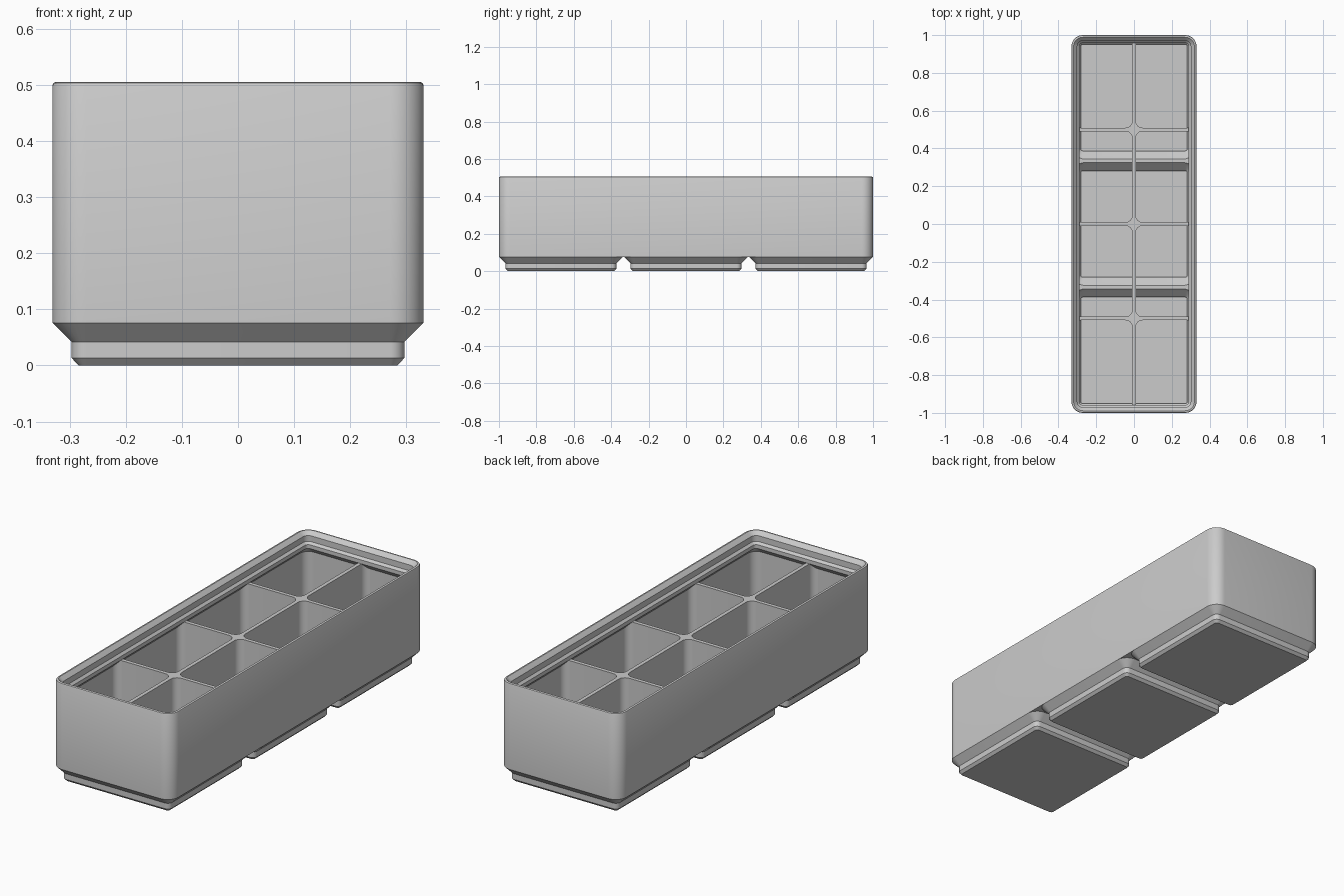
import bpy, bmesh, math

cube = bpy.data.objects.get("Cube")
if cube:
    bpy.data.objects.remove(cube)

# Main sizes
HX, HY, RAD = 0.331, 1.0, 0.06
WALL = 0.015
PITCH = 0.669
FEET = (-PITCH, 0, PITCH)
BASE, FLOOR, RIDGE, TOP = 0.076, 0.019, 0.091, 0.505
DIV_TOP, DIV = 0.427, 0.019

grey = bpy.data.materials.new("light grey plastic")
grey.use_nodes = True
grey.diffuse_color = (0.6, 0.6, 0.6, 1)
grey.node_tree.nodes["Principled BSDF"].inputs["Base Color"].default_value = (0.6, 0.6, 0.6, 1)


def ring(bm, x0, x1, y0, y1, r, z, steps=8):
    """One rounded rectangle of vertices."""
    corners = ((x1 - r, y1 - r), (x0 + r, y1 - r), (x0 + r, y0 + r), (x1 - r, y0 + r))
    verts = []
    for quarter, (cx, cy) in enumerate(corners):
        for i in range(steps + 1):
            a = math.pi / 2 * (quarter + i / steps)
            verts.append(bm.verts.new((cx + r * math.cos(a), cy + r * math.sin(a), z)))
    return verts


def loft(bm, rings):
    """Closed solid through a stack of (x0, x1, y0, y1, radius, z) outlines."""
    loops = [ring(bm, *spec) for spec in rings]
    for a, b in zip(loops, loops[1:]):
        for i in range(len(a)):
            j = (i + 1) % len(a)
            bm.faces.new((a[i], a[j], b[j], b[i]))
    bm.faces.new(loops[0])
    bm.faces.new(loops[-1])


def make(name, stacks):
    bm = bmesh.new()
    for stack in stacks:
        loft(bm, stack)
    bmesh.ops.recalc_face_normals(bm, faces=bm.faces[:])
    mesh = bpy.data.meshes.new(name)
    bm.to_mesh(mesh)
    bm.free()
    mesh.materials.append(grey)
    obj = bpy.data.objects.new(name, mesh)
    bpy.context.collection.objects.link(obj)
    return obj


def inset(d, z):
    """Outline of the box moved inward by d."""
    return (-HX + d, HX - d, -HY + d, HY - d, RAD - d, z)


def foot(cy, h, z):
    return (-h, h, cy - h, cy + h, RAD - (HX - h), z)


def pocket(cy, h, z):
    """Foot hollow, kept inside the outer walls."""
    lim = WALL + 0.0005
    hx = min(h, HX - lim)
    return (-hx, hx, max(cy - h, -HY + lim), min(cy + h, HY - lim),
            max(RAD - (HX - h) - 0.002, 0.01), z)


def cut(obj, *cutters):
    for cutter in cutters:
        mod = obj.modifiers.new("cut", "BOOLEAN")
        mod.operation = "DIFFERENCE"
        mod.solver = "EXACT"
        mod.object = cutter
    deps = bpy.context.evaluated_depsgraph_get()
    mesh = bpy.data.meshes.new_from_object(obj.evaluated_get(deps))
    obj.modifiers.clear()
    obj.data = mesh


# Solid outer body and feet
body = make("box_body", [[inset(0, BASE), inset(0, 0.499), inset(0.002, 0.503), inset(0.006, TOP)]])
feet = make("stacking_feet", [[foot(c, 0.284, 0), foot(c, 0.2964, 0.013),
                               foot(c, 0.2964, 0.0414), foot(c, HX, BASE)] for c in FEET])

# Cavity with stepped stacking lip, and hollows inside the feet
cavity = make("cavity_cutter", [[inset(WALL, RIDGE), inset(WALL, 0.4), inset(0.0414, DIV_TOP),
                                 inset(0.0414, 0.446), inset(0.0303, 0.457), inset(0.0303, 0.486),
                                 inset(0.0113, TOP), inset(0.0113, 0.53)]])
hollows = make("foot_hollow_cutter", [[pocket(c, 0.2814, FLOOR), pocket(c, 0.2814, 0.0476),
                                       pocket(c, 0.3157, 0.082), pocket(c, 0.325, RIDGE),
                                       pocket(c, 0.325, 0.12)] for c in FEET])
cut(body, cavity, hollows)
cut(feet, hollows)

# Divider grid with filleted corners, two columns by four rows
dividers = make("divider_grid", [[(-0.322, 0.322, -0.991, 0.991, 0.05, z) for z in (0.085, DIV_TOP)]])
ex, ey = HX - WALL + 0.001, HY - WALL + 0.001
cells = []
for side in (-1, 1):
    for row in range(4):
        x = sorted((side * DIV / 2, side * ex))
        y0 = -ey if row == 0 else -1 + row / 2 + DIV / 2
        y1 = ey if row == 3 else -0.5 + row / 2 - DIV / 2
        cells.append([(x[0], x[1], y0, y1, 0.035, z) for z in (0.05, 0.5)])
compartments = make("compartment_cutter", cells)
cut(dividers, compartments)

for cutter in (cavity, hollows, compartments):
    bpy.data.objects.remove(cutter)


# Lower parts of the dividers, reaching the foot floors
def plate(name, cx, cy, hx, hy):
    return make(name, [[(cx - hx, cx + hx, cy - hy, cy + hy, 0.001, z) for z in (0.01, 0.09)]])


parts = [body, feet, dividers]
for c, label in zip(FEET, ("front", "middle", "back")):
    parts.append(plate(label + "_long_divider_base", 0, c, DIV / 2, 0.288))
for y, label in ((-0.5, "front"), (0, "middle"), (0.5, "back")):
    parts.append(plate(label + "_cross_divider_base", 0, y, 0.288, DIV / 2))

# The long divider also crosses the sloped ridges between the feet
for y, label in ((-PITCH / 2, "front"), (PITCH / 2, "back")):
    obj = plate(label + "_ridge_divider_base", 0, y, DIV / 2, 0.05)
    for v in obj.data.vertices:
        if v.co.z < 0.05:
            v.co.z = 0.08
            v.co.y = y + (v.co.y - y) * 0.2
    parts.append(obj)

bpy.ops.object.select_all(action="DESELECT")
for obj in parts:
    obj.select_set(True)
bpy.context.view_layer.objects.active = body
bpy.ops.object.shade_smooth_by_angle(angle=math.radians(30))
